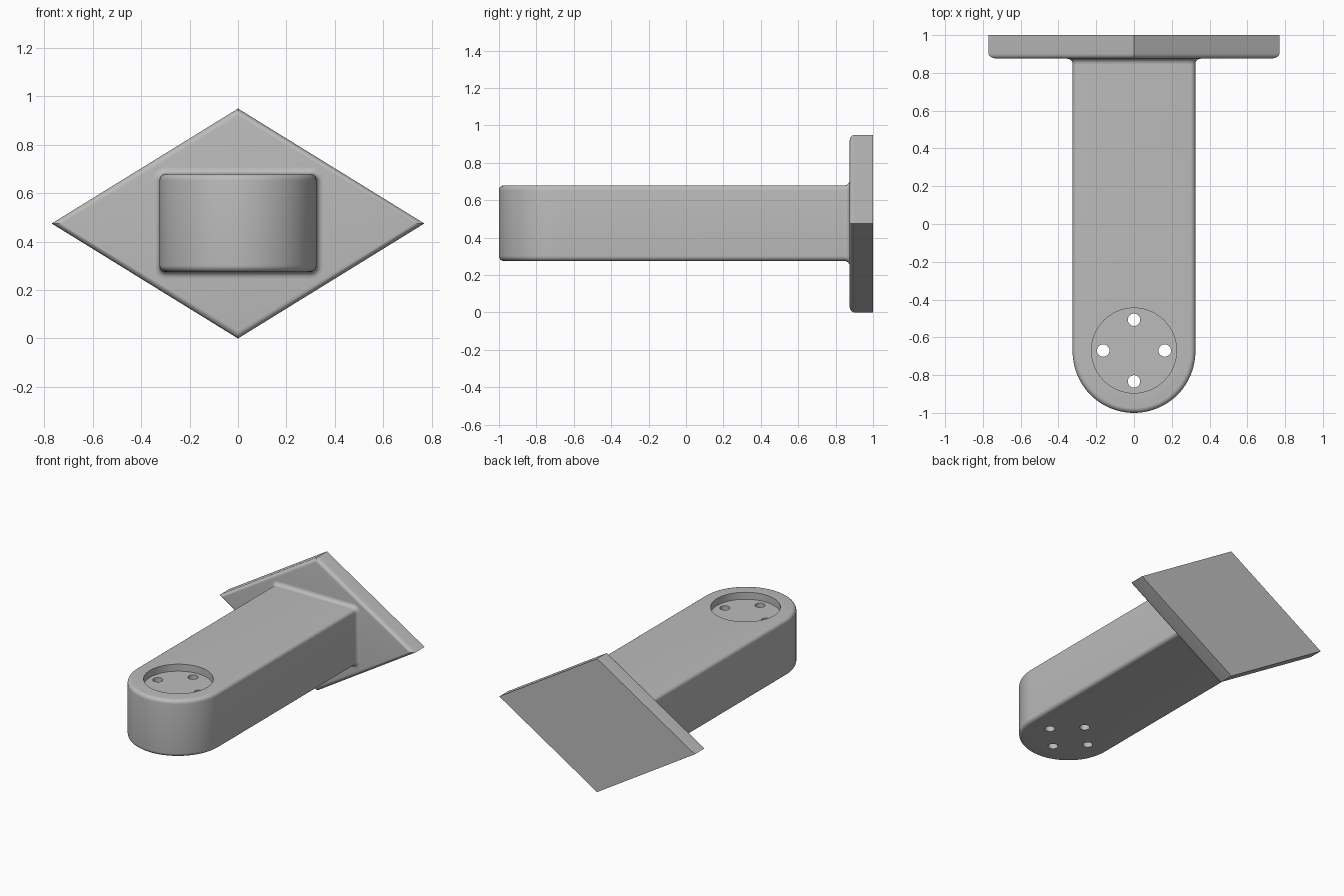
import bpy, bmesh
from math import sin, cos, pi
from mathutils import Matrix

cube = bpy.data.objects.get("Cube")
if cube:
    bpy.data.objects.remove(cube)

grey = bpy.data.materials.new("light grey")
grey.use_nodes = True
COLOR = (0.5, 0.5, 0.5, 1)
grey.diffuse_color = COLOR
grey.node_tree.nodes["Principled BSDF"].inputs["Base Color"].default_value = COLOR

HALF, LOW, HIGH = 0.325, 0.275, 0.68     # arm half width, underside and top
MID = (LOW + HIGH) / 2
END_Y, PLATE_Y = -0.675, 0.875           # centre of rounded end, plate front
ROUND = 0.027                            # fillet radius


def make_object(name, bm):
    bmesh.ops.recalc_face_normals(bm, faces=bm.faces)
    mesh = bpy.data.meshes.new(name)
    bm.to_mesh(mesh)
    bm.free()
    mesh.materials.append(grey)
    obj = bpy.data.objects.new(name, mesh)
    bpy.context.collection.objects.link(obj)
    return obj


def prism(points, shift):
    bm = bmesh.new()
    face = bm.faces.new([bm.verts.new(p) for p in points])
    new = bmesh.ops.extrude_face_region(bm, geom=[face])["geom"]
    bmesh.ops.translate(bm, vec=shift, verts=[v for v in new if isinstance(v, bmesh.types.BMVert)])
    return bm


def round_edges(bm, rule):
    edges = [e for e in bm.edges if rule(*[v.co for v in e.verts])]
    bmesh.ops.bevel(bm, geom=edges, offset=ROUND, segments=6, profile=0.5, affect='EDGES')


def select_only(obj):
    bpy.ops.object.select_all(action='DESELECT')
    obj.select_set(True)
    bpy.context.view_layer.objects.active = obj


def cut(obj, x, y, radius, bottom, top, sides):
    bm = bmesh.new()
    bmesh.ops.create_cone(bm, cap_ends=True, segments=sides, radius1=radius, radius2=radius,
                          depth=top - bottom, matrix=Matrix.Translation((x, y, (top + bottom) / 2)))
    cutter = make_object("cutter", bm)
    cutter.hide_render = True
    mod = obj.modifiers.new("cut", 'BOOLEAN')
    mod.operation, mod.solver, mod.object = 'DIFFERENCE', 'EXACT', cutter
    select_only(obj)
    bpy.ops.object.modifier_apply(modifier=mod.name)
    bpy.data.objects.remove(cutter)


# Arm with a half-round free end and softened top and bottom rims
STEPS = 48
outline = [(HALF, PLATE_Y + 0.02, LOW), (-HALF, PLATE_Y + 0.02, LOW)]
outline += [(-HALF * cos(pi * i / STEPS), END_Y - HALF * sin(pi * i / STEPS), LOW)
            for i in range(STEPS + 1)]
bm = prism(outline, (0, 0, HIGH - LOW))
round_edges(bm, lambda a, b: abs(a.z - b.z) < 0.001 and min(a.y, b.y) < PLATE_Y)
arm = make_object("arm", bm)

# Round recess and four through holes
cut(arm, 0, END_Y + 0.005, 0.225, HIGH - 0.05, HIGH + 0.1, 64)
for i in range(4):
    cut(arm, 0.163 * cos(i * pi / 2), END_Y + 0.005 + 0.163 * sin(i * pi / 2),
        0.033, LOW - 0.1, HIGH + 0.1, 24)

# Diamond mounting plate, rounded on its front rim
diamond = [(0.77, 1, 0.475), (0, 1, 0.95), (-0.77, 1, 0.475), (0, 1, 0)]
bm = prism(diamond, (0, PLATE_Y - 1, 0))
round_edges(bm, lambda a, b: max(a.y, b.y) < PLATE_Y + 0.01)
plate = make_object("mounting_plate", bm)


# Concave fillet where the arm meets the plate
def ring(bm, y, grow):
    verts = []
    for quarter in range(4):
        sx = 1 if quarter in (0, 3) else -1
        sz = 1 if quarter < 2 else -1
        for k in range(7):
            a = (quarter + k / 6) * pi / 2
            verts.append(bm.verts.new((sx * (HALF - ROUND) + (ROUND + grow) * cos(a), y,
                                       MID + sz * ((HIGH - LOW) / 2 - ROUND) + (ROUND + grow) * sin(a))))
    return verts


bm = bmesh.new()
rings = [ring(bm, PLATE_Y - ROUND + ROUND * sin(t * pi / 12), ROUND * (1 - cos(t * pi / 12)))
         for t in range(7)]
for r0, r1 in zip(rings, rings[1:]):
    for i in range(len(r0)):
        j = (i + 1) % len(r0)
        bm.faces.new((r0[i], r0[j], r1[j], r1[i]))
fillet = make_object("joint_fillet", bm)

for obj in (arm, plate, fillet):
    select_only(obj)
    bpy.ops.object.shade_smooth_by_angle(angle=pi / 6)
bpy.ops.object.select_all(action='DESELECT')
